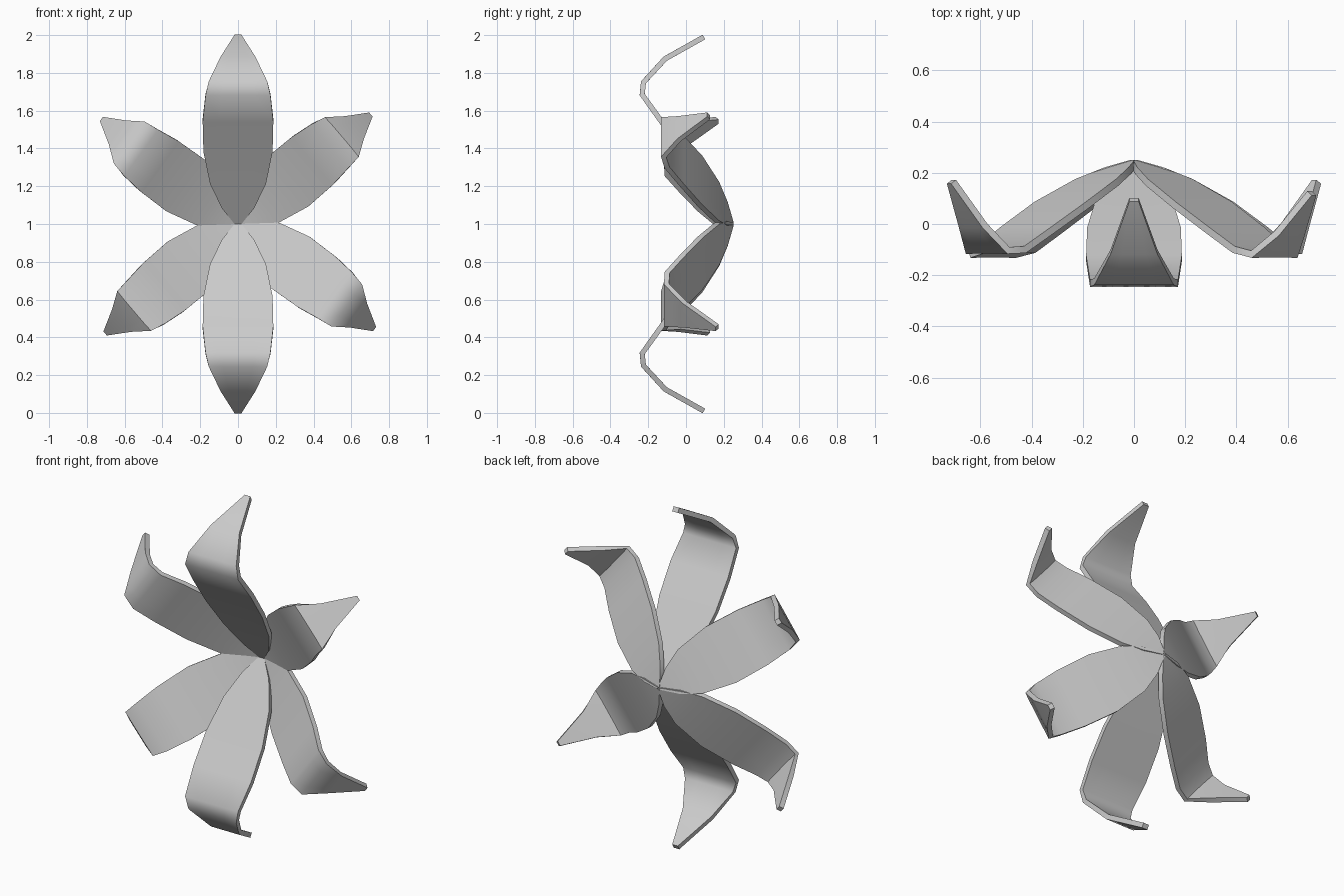
import bpy, bmesh, math

if "Cube" in bpy.data.objects:
    bpy.data.objects.remove(bpy.data.objects["Cube"])

# Petal stations: (radius, depth y, half width)
LONG = [(0.0, 0.235, 0.012), (0.09, 0.175, 0.085), (0.22, 0.09, 0.148),
        (0.39, -0.025, 0.183), (0.55, -0.135, 0.187), (0.685, -0.232, 0.172),
        (0.75, -0.225, 0.155), (0.875, -0.11, 0.092), (0.99, 0.095, 0.018)]
SIDE = [(0.0, 0.238, 0.012), (0.08, 0.208, 0.08), (0.18, 0.163, 0.135),
        (0.35, 0.075, 0.17), (0.52, -0.025, 0.167), (0.64, -0.10, 0.152),
        (0.715, -0.115, 0.138), (0.79, -0.03, 0.078), (0.90, 0.13, 0.014)]


def petal(name, stations, degrees, tip_drift=0.0, tip_back=0.0):
    """Bent leaf-shaped sheet pointing outward at an angle in the front plane."""
    a = math.radians(degrees)
    bm = bmesh.new()
    rows = []
    for i, (r, y, w) in enumerate(stations):
        f = max(0, i - 5) / 3          # only the curled tip drifts
        row = []
        for k in (-1, -0.5, 0, 0.5, 1):
            v = k * w + tip_drift * f
            row.append(bm.verts.new((r * math.cos(a) - v * math.sin(a),
                                     y + tip_back * f,
                                     1 + r * math.sin(a) + v * math.cos(a))))
        rows.append(row)
    for lo, hi in zip(rows, rows[1:]):
        for k in range(4):
            bm.faces.new((lo[k], lo[k + 1], hi[k + 1], hi[k]))
    mesh = bpy.data.meshes.new(name)
    bm.to_mesh(mesh)
    bm.free()
    ob = bpy.data.objects.new(name, mesh)
    bpy.context.collection.objects.link(ob)
    solid = ob.modifiers.new("thickness", 'SOLIDIFY')
    solid.thickness = 0.028
    solid.offset = 0
    bpy.ops.object.select_all(action='DESELECT')
    ob.select_set(True)
    bpy.context.view_layer.objects.active = ob
    bpy.ops.object.modifier_apply(modifier="thickness")
    bpy.ops.object.shade_smooth_by_angle(angle=math.radians(55))
    return ob


# Two long vertical petals, then two point-symmetric pairs of side petals
for turn, place in ((0, "upper"), (180, "lower")):
    petal(place + "_long_petal", LONG, 90 + turn)
    petal(place + "_side_petal_a", SIDE, 40.3 + turn, -0.013, -0.01)
    petal(place + "_side_petal_b", SIDE, 143.7 + turn, -0.02, 0.035)
